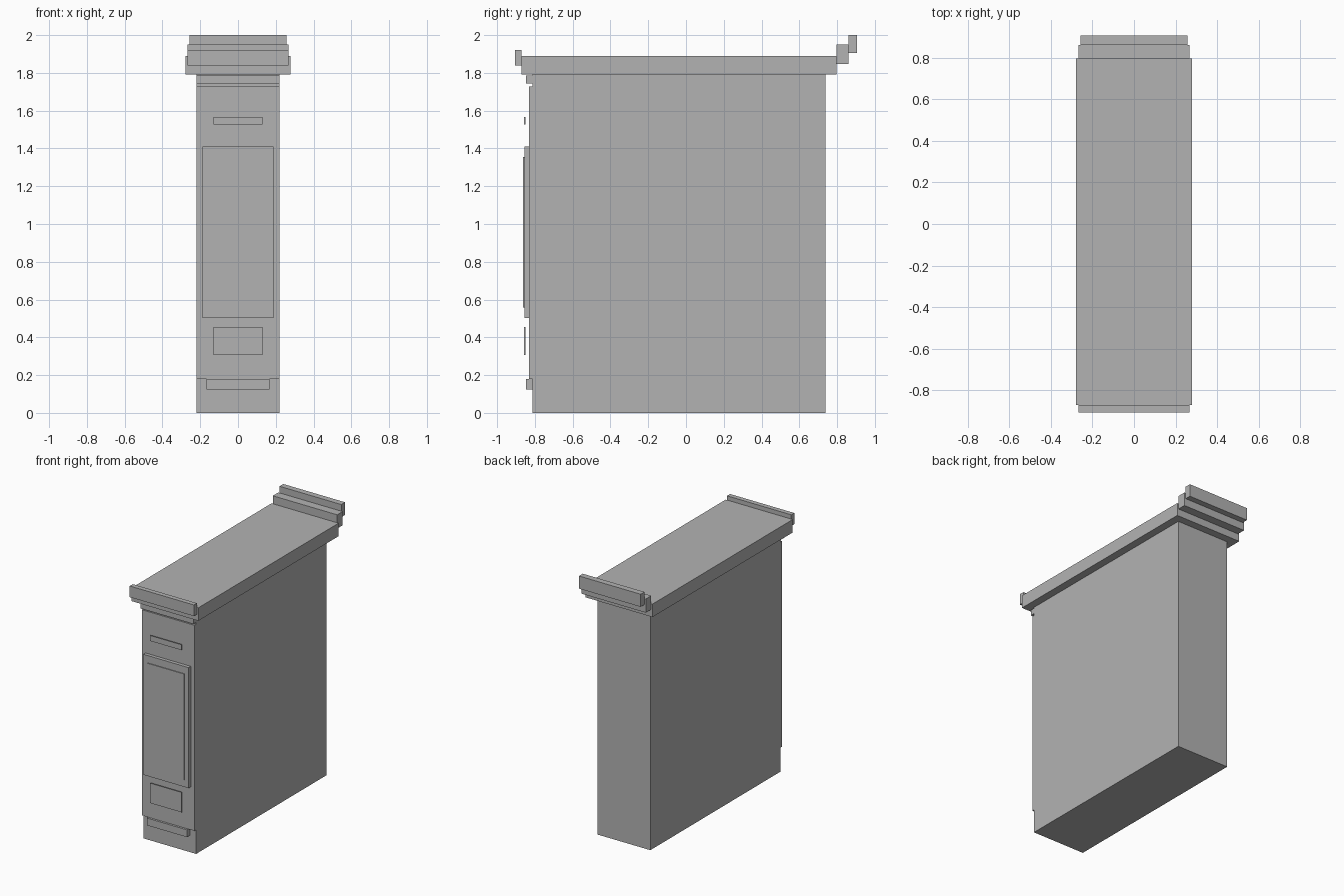
import bpy
import bmesh

cube = bpy.data.objects.get("Cube")
if cube:
    bpy.data.objects.remove(cube, do_unlink=True)

# Single grey finish
grey = bpy.data.materials.new("plain grey")
grey.use_nodes = True
colour = (0.45, 0.45, 0.45, 1.0)
grey.diffuse_color = colour
grey.node_tree.nodes["Principled BSDF"].inputs["Base Color"].default_value = colour


def box(name, half_width, y0, y1, z0, z1):
    """Box centred on x = 0, given by its half width and y and z ranges."""
    bm = bmesh.new()
    bmesh.ops.create_cube(bm, size=1.0)
    bmesh.ops.scale(bm, vec=(2 * half_width, y1 - y0, z1 - z0), verts=bm.verts)
    bmesh.ops.translate(bm, vec=(0, (y0 + y1) / 2, (z0 + z1) / 2), verts=bm.verts)
    mesh = bpy.data.meshes.new(name)
    bm.to_mesh(mesh)
    bm.free()
    mesh.materials.append(grey)
    obj = bpy.data.objects.new(name, mesh)
    bpy.context.collection.objects.link(obj)
    return obj


# Main cabinet and overhanging top
box("body", 0.22, -0.812, 0.738, 0.0, 1.792)
box("top_slab", 0.279, -0.87, 0.797, 1.792, 1.89)

# Raised lips at the front and stepped at the back
box("front_lip", 0.267, -0.906, -0.87, 1.838, 1.922)
box("back_lip_lower", 0.268, 0.797, 0.861, 1.847, 1.95)
box("back_lip_upper", 0.257, 0.861, 0.906, 1.905, 2.0)

# Front facing with a cornice above and a foot bar below
box("front_facing", 0.22, -0.83, -0.812, 0.18, 1.727)
box("cornice", 0.22, -0.846, -0.812, 1.743, 1.785)
box("foot_bar", 0.167, -0.846, -0.812, 0.125, 0.18)

# Door panel with a thin raised field
box("door_panel", 0.188, -0.856, -0.83, 0.503, 1.41)
box("door_panel_field", 0.155, -0.862, -0.856, 0.558, 1.355)

# Thin plates standing off the facing
box("upper_plate", 0.131, -0.857, -0.85, 1.526, 1.567)
box("lower_plate", 0.131, -0.857, -0.85, 0.306, 0.456)
